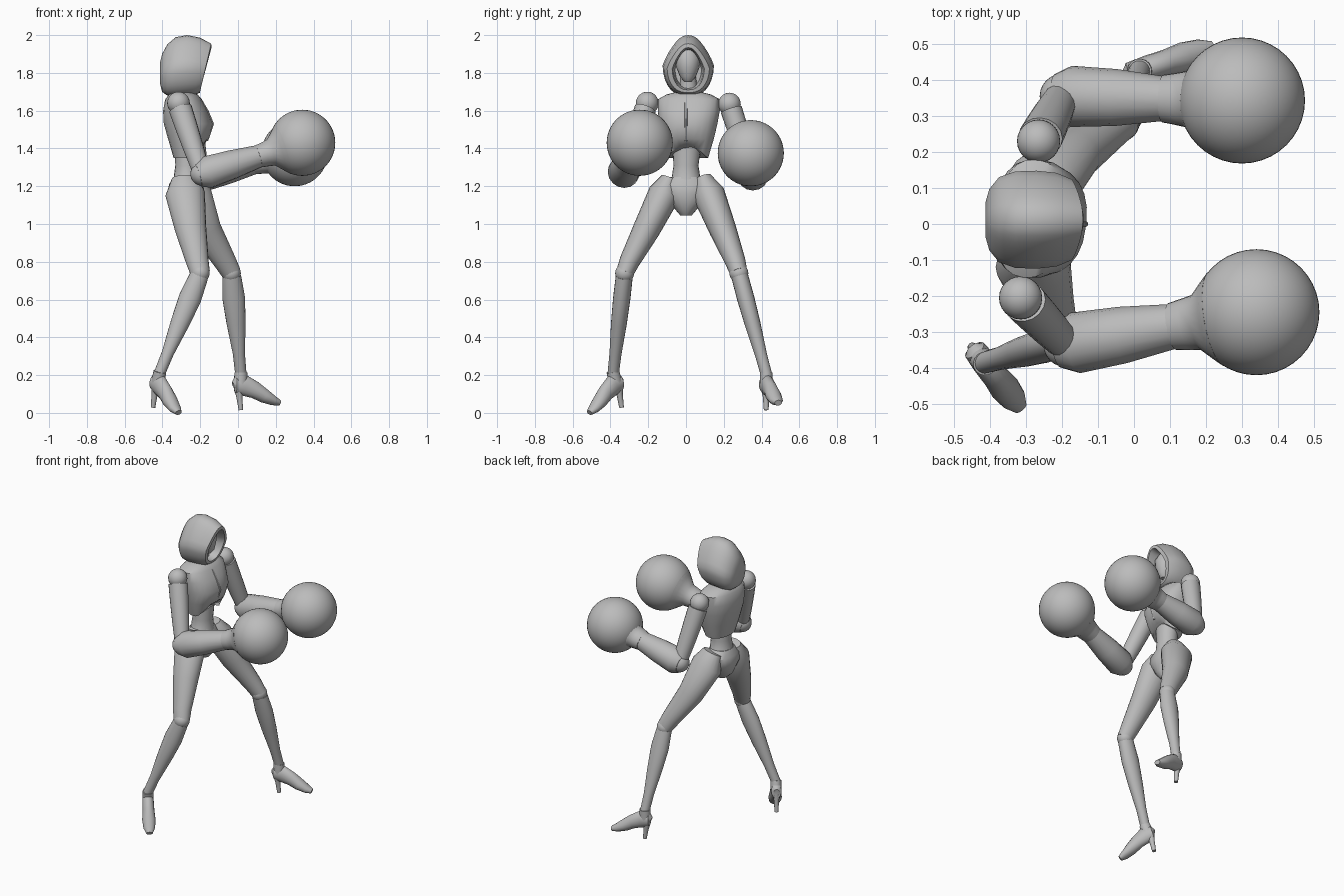
import bpy, bmesh, math
from mathutils import Vector, Matrix

cube = bpy.data.objects.get("Cube")
if cube:
    bpy.data.objects.remove(cube)

GREY = (0.5, 0.5, 0.5, 1)
mat = bpy.data.materials.new("plain grey")
mat.use_nodes = True
mat.diffuse_color = GREY
mat.node_tree.nodes["Principled BSDF"].inputs["Base Color"].default_value = GREY


def finish(name, bm, angle=40):
    bmesh.ops.recalc_face_normals(bm, faces=bm.faces)
    me = bpy.data.meshes.new(name)
    bm.to_mesh(me)
    bm.free()
    ob = bpy.data.objects.new(name, me)
    bpy.context.collection.objects.link(ob)
    me.materials.append(mat)
    bpy.ops.object.select_all(action='DESELECT')
    ob.select_set(True)
    bpy.context.view_layer.objects.active = ob
    bpy.ops.object.shade_smooth_by_angle(angle=math.radians(angle))
    return ob


def skin(name, rings, angle=40):
    """Bridge closed rings of points and cap both ends."""
    bm = bmesh.new()
    loops = [[bm.verts.new(p) for p in r] for r in rings]
    n = len(loops[0])
    for a, b in zip(loops, loops[1:]):
        for i in range(n):
            j = (i + 1) % n
            bm.faces.new((a[i], a[j], b[j], b[i]))
    bm.faces.new(loops[0])
    bm.faces.new(loops[-1])
    return finish(name, bm, angle)


def loft(name, stations, ref=(1, 0, 0), n=20, power=1.0, flat=False, edit=None):
    """Stations are x, y, z, radius along ref, radius across it."""
    pts = [Vector(s[:3]) for s in stations]
    rings = []
    for k, s in enumerate(stations):
        t = pts[min(k + 1, len(pts) - 1)] - pts[max(k - 1, 0)]
        t = Vector((0, 0, 1)) if flat else t.normalized()
        a = Vector(ref)
        a = (a - t * a.dot(t)).normalized()
        b = t.cross(a)
        ring = []
        for i in range(n):
            w = 2 * math.pi * i / n
            c, q = math.cos(w), math.sin(w)
            c = math.copysign(abs(c) ** power, c)
            q = math.copysign(abs(q) ** power, q)
            p = pts[k] + a * c * s[3] + b * q * s[4]
            ring.append(edit(k, p, c, q) if edit else p)
        rings.append(ring)
    return skin(name, rings)


def ball(name, centre, r, scale=(1, 1, 1), seg=24):
    bm = bmesh.new()
    bmesh.ops.create_uvsphere(bm, u_segments=seg, v_segments=seg * 2 // 3, radius=r)
    bmesh.ops.scale(bm, vec=scale, verts=bm.verts)
    bmesh.ops.translate(bm, vec=centre, verts=bm.verts)
    return finish(name, bm)


# Torso: jacket with a notched front hem, waist, pelvis, collar
FWD = (1, -0.11, 0)


def notch(k, p, c, q):
    if k == 0 and c > 0:
        p.z += 0.07 * c ** 3
    return p


loft("jacket", [(-.265, .01, 1.35, .075, .108), (-.262, .01, 1.45, .107, .138),
                (-.262, .012, 1.53, .13, .155), (-.278, .015, 1.60, .117, .165),
                (-.288, .015, 1.66, .095, .165), (-.29, .015, 1.685, .075, .12),
                (-.29, .015, 1.70, .05, .06)], FWD, 24, 0.85, True, notch)
loft("jacket_seam", [(-.170, 0, 1.44, .012, .008), (-.135, 0, 1.53, .008, .008),
                     (-.164, 0, 1.60, .008, .008), (-.20, 0, 1.66, .008, .008)], n=8, flat=True)
loft("waist", [(-.27, 0, 1.20, .085, .10), (-.27, 0, 1.25, .07, .075),
               (-.268, 0, 1.31, .064, .066), (-.265, .005, 1.45, .07, .08)], n=20, flat=True)
loft("pelvis", [(-.265, 0, 1.045, .04, .03), (-.27, 0, 1.08, .075, .06),
                (-.275, 0, 1.16, .10, .13), (-.275, 0, 1.21, .09, .14),
                (-.272, 0, 1.25, .07, .085)], n=20, flat=True)
loft("neck", [(-.29, .015, 1.64, .05, .055), (-.28, .012, 1.78, .04, .04)], n=16)

# Face sitting inside the hood
loft("face", [(-.235, .01, 1.755, .02, .02), (-.24, .01, 1.78, .045, .042),
              (-.25, .01, 1.83, .065, .062), (-.25, .01, 1.88, .07, .066),
              (-.26, .01, 1.93, .05, .05)], n=16, flat=True)


# Hood: arched sections running forward, folded back in at the rim
def hood_ring(x, zc, h, w, lean=0.0):
    ring = []
    for i in range(28):
        t = 2 * math.pi * i / 28
        c, s = math.cos(t), math.sin(t)
        c = math.copysign(abs(c) ** 0.8, c)
        y = w * c * (1 - 0.4 * max(s, 0))
        ring.append((x + lean * s, 0.012 + y, zc + h * s))
    return ring


skin("hood", [hood_ring(*r) for r in (
    (-.412, 1.80, .06, .05), (-.402, 1.80, .10, .085), (-.375, 1.815, .135, .118),
    (-.33, 1.832, .157, .134), (-.27, 1.84, .16, .136), (-.215, 1.835, .152, .13, .012),
    (-.172, 1.825, .13, .112, .03), (-.170, 1.822, .112, .085, .03),
    (-.20, 1.82, .105, .078, .02), (-.29, 1.82, .095, .07))], 50)

# Arms with round gloves
ARMS = {"right": ((-.315, -.205, 1.64), (-.19, -.335, 1.265), (.34, -.245, 1.43)),
        "left": ((-.265, .23, 1.635), (-.20, .355, 1.255), (.30, .343, 1.375))}
for side, trio in ARMS.items():
    sh, el, gl = map(Vector, trio)
    ball(side + "_shoulder", sh, .06)
    ball(side + "_elbow", el, .062)
    ball(side + "_glove", gl, .175, seg=40)

    def along(a, b, rows):
        return [(*a.lerp(b, f), r, q) for f, r, q in rows]

    loft(side + "_upper_arm", along(sh, el, ((.08, .062, .058), (.3, .06, .056),
         (.65, .054, .052), (1, .045, .045))), n=16)
    loft(side + "_forearm", along(el, gl, ((-.04, .062, .062), (.05, .086, .085),
         (.3, .077, .079), (.6, .058, .06))), (0, 0, 1), 16)
    loft(side + "_glove_cuff", along(el, gl, ((.56, .06, .066), (.63, .066, .072),
         (.69, .072, .078), (.76, .112, .115), (.8, .135, .135))), (0, 0, 1), 24)

# Legs
THIGHS = {"right": ((-.285, -.085, 1.245), (-.28, -.115, 1.16), (-.25, -.21, .97),
                    (-.215, -.3, .8), (-.2, -.325, .74)),
          "left": ((-.265, .09, 1.245), (-.245, .12, 1.16), (-.17, .195, .97),
                   (-.068, .262, .8), (-.035, .28, .74))}
WIDTHS = ((.065, .045), (.105, .085), (.083, .072), (.06, .054), (.052, .046))
ANKLES = {"right": (-.415, -.385, .21), "left": (.015, .425, .205)}
for side, pts in THIGHS.items():
    loft(side + "_thigh", [(*p, *w) for p, w in zip(pts, WIDTHS)])
    knee, ankle = Vector(pts[-1]), Vector(ANKLES[side])
    ball(side + "_knee", knee, .05)
    loft(side + "_shin", [(*knee.lerp(ankle, f), a, b) for f, a, b in (
        (.03, .05, .045), (.25, .06, .046), (.5, .05, .042), (.8, .032, .032), (1, .03, .03))])


# High heeled shoes, modelled at the ankle and turned into place
def shoe(side, yaw, pitch):
    place = (Matrix.Translation(ANKLES[side]) @ Matrix.Rotation(yaw, 4, 'Z')
             @ Matrix.Rotation(pitch, 4, 'Y'))
    parts = [
        loft(side + "_shoe", [(-.04, 0, -.06, .02, .018), (-.03, 0, -.055, .045, .032),
             (.02, 0, -.06, .055, .036), (.08, 0, -.085, .045, .037), (.13, 0, -.115, .038, .042),
             (.18, 0, -.14, .026, .036), (.215, 0, -.152, .015, .02)], (0, 0, 1), 16),
        loft(side + "_shoe_collar", [(0, 0, .01, .034, .034), (0, 0, -.06, .038, .034)], n=16),
        loft(side + "_heel", [(-.012, 0, -.07, .028, .026), (-.008, 0, -.12, .017, .016),
             (0, 0, -.19, .012, .013)], n=10)]
    for ob in parts:
        ob.data.transform(place)


shoe("left", .3, 0)
shoe("right", -.9, .3)
